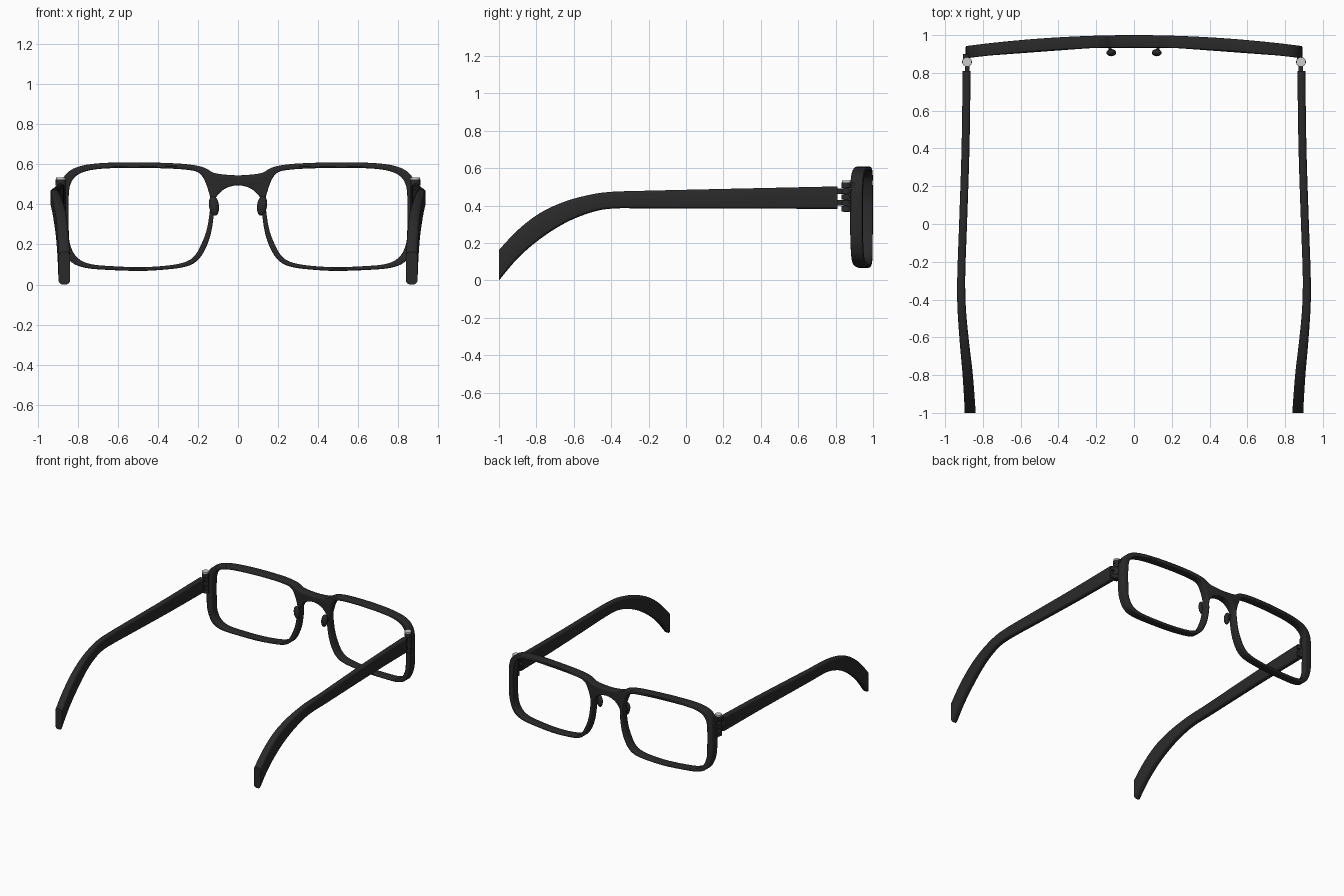
import bpy, bmesh, math
from mathutils import Vector, Matrix

if "Cube" in bpy.data.objects:
    bpy.data.objects.remove(bpy.data.objects["Cube"])


def material(name, c):
    m = bpy.data.materials.new(name)
    m.diffuse_color = (*c, 1)
    m.use_nodes = True
    m.node_tree.nodes["Principled BSDF"].inputs["Base Color"].default_value = m.diffuse_color
    return m


BLACK = material("matte_black", (0.023, 0.023, 0.023))
STEEL = material("light_steel", (0.6, 0.6, 0.6))


def smooth_path(pts, steps, closed):
    """Catmull-Rom curve through points of any dimension."""
    n, out = len(pts), []
    pick = (lambda i: pts[i % n]) if closed else (lambda i: pts[min(max(i, 0), n - 1)])
    for i in range(n if closed else n - 1):
        quad = [pick(i + k) for k in (-1, 0, 1, 2)]
        for s in range(steps):
            t = s / steps
            out.append([0.5 * (2 * b + (c - a) * t + (2 * a - 5 * b + 4 * c - d) * t * t
                               + (3 * b - a - 3 * c + d) * t ** 3) for a, b, c, d in zip(*quad)])
    if not closed:
        out.append(list(pts[-1]))
    return out


def finish(name, bm, mat, angle=40):
    bmesh.ops.recalc_face_normals(bm, faces=bm.faces)
    me = bpy.data.meshes.new(name)
    bm.to_mesh(me)
    bm.free()
    me.materials.append(mat)
    ob = bpy.data.objects.new(name, me)
    bpy.context.collection.objects.link(ob)
    bpy.ops.object.select_all(action='DESELECT')
    ob.select_set(True)
    bpy.context.view_layer.objects.active = ob
    bpy.ops.object.shade_smooth_by_angle(angle=math.radians(angle))
    return ob


# Front frame: outline with two lens openings, extruded, rounded and bowed
half_outline = [(0.06, 0.548), (0.12, 0.557), (0.155, 0.577), (0.2, 0.592), (0.3, 0.604),
                (0.5, 0.61), (0.68, 0.606), (0.79, 0.59), (0.855, 0.555), (0.885, 0.495),
                (0.89, 0.4), (0.89, 0.27), (0.875, 0.185), (0.835, 0.115), (0.76, 0.083),
                (0.63, 0.072), (0.48, 0.068), (0.36, 0.075), (0.27, 0.087), (0.215, 0.11),
                (0.172, 0.16), (0.138, 0.245), (0.122, 0.34), (0.12, 0.41),
                (0.092, 0.457), (0.05, 0.485)]
opening = [(0.2, 0.56), (0.25, 0.572), (0.35, 0.579), (0.5, 0.582), (0.68, 0.578),
           (0.78, 0.558), (0.83, 0.515), (0.845, 0.44), (0.845, 0.28), (0.838, 0.2),
           (0.805, 0.137), (0.74, 0.103), (0.62, 0.091), (0.47, 0.087), (0.34, 0.096),
           (0.265, 0.112), (0.225, 0.135), (0.193, 0.18), (0.16, 0.26), (0.144, 0.34),
           (0.138, 0.42), (0.15, 0.475), (0.172, 0.53)]
outline = ([(0, 0.545)] + half_outline + [(0, 0.495)]
           + [(-x, z) for x, z in reversed(half_outline)])

cu = bpy.data.curves.new("frame_profile", 'CURVE')
cu.dimensions, cu.fill_mode = '2D', 'BOTH'
cu.extrude, cu.bevel_depth, cu.offset, cu.bevel_resolution = 0.026, 0.0065, -0.0065, 2
for loop in (outline, opening, [(-x, z) for x, z in opening]):
    pts = smooth_path(loop, 5, True)
    sp = cu.splines.new('POLY')
    sp.points.add(len(pts) - 1)
    for p, (x, z) in zip(sp.points, pts):
        p.co = (x, z, 0, 1)
    sp.use_cyclic_u = True
helper = bpy.data.objects.new("frame_profile", cu)
bpy.context.collection.objects.link(helper)
bpy.context.view_layer.update()
me = bpy.data.meshes.new_from_object(helper.evaluated_get(bpy.context.evaluated_depsgraph_get()))
bm = bmesh.new()
bm.from_mesh(me)
bpy.data.objects.remove(helper)
bpy.data.meshes.remove(me)
bmesh.ops.remove_doubles(bm, verts=bm.verts, dist=0.0002)


def bow(x):
    return 0.058 * (x / 0.89) ** 2


for v in bm.verts:
    x, z, d = v.co
    v.co = (x, 0.9675 - d - bow(x), z)
for f in bm.faces:
    f.material_index = 0
finish("front_frame", bm, BLACK)


def ring_section(x, y, bottom, top, hw):
    """Upright rounded-rectangle section."""
    r = hw * 0.75
    cz, hz = (top + bottom) / 2, (top - bottom) / 2
    pts = []
    for k, (sx, sz) in enumerate([(1, 1), (-1, 1), (-1, -1), (1, -1)]):
        for j in range(5):
            a = math.pi / 2 * (k + j / 4)
            pts.append((x + sx * (hw - r) + r * math.cos(a), y,
                        cz + sz * (hz - r) + r * math.sin(a)))
    return pts


# Temple stations: y, centre x, bottom z, top z, half width
stations = [(0.81, 0.886, 0.383, 0.503, 0.021), (0.4, 0.892, 0.384, 0.494, 0.021),
            (0.0, 0.905, 0.385, 0.485, 0.021), (-0.25, 0.914, 0.386, 0.479, 0.021),
            (-0.4, 0.914, 0.384, 0.474, 0.022), (-0.51, 0.908, 0.363, 0.459, 0.023),
            (-0.645, 0.896, 0.308, 0.423, 0.025), (-0.78, 0.882, 0.222, 0.361, 0.027),
            (-0.9, 0.873, 0.118, 0.269, 0.028), (-1.0, 0.867, 0.0, 0.163, 0.029)]


def box(bm, x0, x1, y0, y1, z0, z1):
    m = (Matrix.Translation(((x0 + x1) / 2, (y0 + y1) / 2, (z0 + z1) / 2))
         @ Matrix.Diagonal((x1 - x0, y1 - y0, z1 - z0, 1)))
    bmesh.ops.create_cube(bm, size=1, matrix=m)


def cylinder(bm, x, y, z0, z1, r):
    bmesh.ops.create_cone(bm, cap_ends=True, segments=20, radius1=r, radius2=r, depth=z1 - z0,
                          matrix=Matrix.Translation((x, y, (z0 + z1) / 2)))


HX, HY = 0.884, 0.858
for side, s in (("right", 1), ("left", -1)):
    # Temple arm lofted along its length, curving down behind the ear
    bm = bmesh.new()
    rings = []
    for y, x, b, t, hw in smooth_path(stations, 5, False):
        rings.append([bm.verts.new(p) for p in ring_section(s * x, y, b, t, hw)])
    for a, b in zip(rings, rings[1:]):
        for i in range(len(a)):
            j = (i + 1) % len(a)
            bm.faces.new((a[i], a[j], b[j], b[i]))
    bm.faces.new(rings[0])
    bm.faces.new(rings[-1])
    finish(side + "_temple", bm, BLACK)

    # Hinge knuckles with leaves toward the frame and the temple
    bm = bmesh.new()
    for k in range(5):
        z = 0.37 + k * 0.031
        cylinder(bm, s * HX, HY, z, z + 0.029, 0.026)
        if k % 2:
            box(bm, s * HX - 0.012, s * HX + 0.012, 0.80, HY, z, z + 0.029)
        else:
            box(bm, s * HX - 0.02, s * HX + 0.004, HY, 0.9, z, z + 0.029)
    cylinder(bm, s * HX, HY, 0.365, 0.525, 0.016)
    finish(side + "_hinge", bm, BLACK)

    # Screw head on top of the hinge
    bm = bmesh.new()
    cylinder(bm, s * HX, HY, 0.522, 0.535, 0.025)
    finish(side + "_hinge_screw", bm, STEEL)

    # Nose pad with a short stem to the rim
    bm = bmesh.new()
    tilt = Matrix.Rotation(s * math.radians(8), 4, 'Y')
    bmesh.ops.create_uvsphere(bm, u_segments=20, v_segments=12, radius=1,
                              matrix=Matrix.Translation((s * 0.12, 0.907, 0.393)) @ tilt
                              @ Matrix.Diagonal((0.025, 0.019, 0.05, 1)))
    box(bm, s * 0.127 - 0.008, s * 0.127 + 0.008, 0.907, 0.95, 0.385, 0.41)
    finish(side + "_nose_pad", bm, BLACK)
